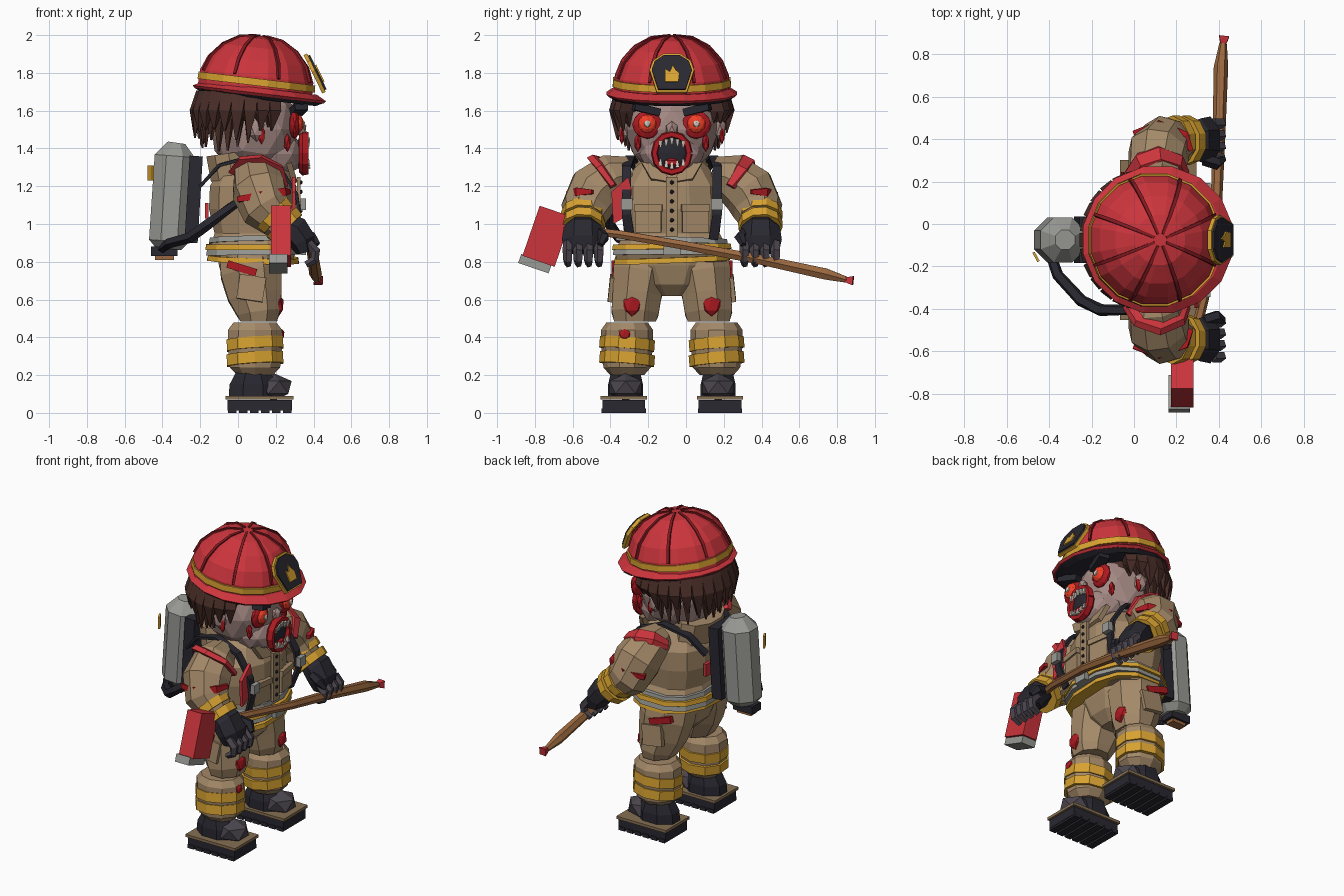
import bpy, bmesh, math, random
from mathutils import Vector, Matrix, Euler

if "Cube" in bpy.data.objects:
    bpy.data.objects.remove(bpy.data.objects["Cube"])
random.seed(4)
CY = -0.075                      # body centre line (the figure faces +x)
PAL = dict(tan=(.37, .25, .14), red=(.6, .035, .045), dred=(.22, .01, .015), yel=(.68, .36, .03), dark=(.022, .021, .03),
           grey=(.32, .32, .30), skin=(.37, .25, .23), hair=(.07, .028, .022), wood=(.33, .14, .05), blood=(.42, .01, .015),
           eye=(.9, .05, .02), bone=(.62, .58, .5), boot=(.07, .06, .075), dtan=(.24, .16, .085))
MATS = {}

def mesh(name, bm, col):
    bmesh.ops.recalc_face_normals(bm, faces=bm.faces)
    me = bpy.data.meshes.new(name)
    bm.to_mesh(me)
    bm.free()
    ob = bpy.data.objects.new(name, me)
    bpy.context.collection.objects.link(ob)
    if col not in MATS:
        MATS[col] = bpy.data.materials.new(col)
        MATS[col].diffuse_color = (*PAL[col], 1)
    me.materials.append(MATS[col])
    return ob

def loft(name, pts, radii, col, sides=8, e=1.0, ref=(1, 0, 0)):
    """Rings across a path; radii are numbers or (ref-axis, other-axis) pairs; e<1 is boxier."""
    bm, rings, P = bmesh.new(), [], [Vector(p) for p in pts]
    for i, p in enumerate(P):
        d = (P[min(i + 1, len(P) - 1)] - P[max(i - 1, 0)]).normalized()
        u = Vector(ref)
        u = (u - d * u.dot(d)).normalized()
        v = d.cross(u)
        r = radii[i] if isinstance(radii[i], tuple) else (radii[i], radii[i])
        ring = []
        for k in range(sides):
            a = math.tau * (k + .5) / sides
            c, s = math.cos(a), math.sin(a)
            ring.append(bm.verts.new(p + u * r[0] * math.copysign(abs(c) ** e, c) + v * r[1] * math.copysign(abs(s) ** e, s)))
        rings.append(ring)
    for a, b in zip(rings, rings[1:]):
        for k in range(sides):
            j = (k + 1) % sides
            bm.faces.new((a[k], a[j], b[j], b[k]))
    bm.faces.new(rings[0])
    bm.faces.new(rings[-1])
    return mesh(name, bm, col)

def stack(name, cx, y, rows, col, sides=8, e=1.0):
    """Upright loft from rows of (z, rx, ry)."""
    return loft(name, [(cx, y, r[0]) for r in rows], [(r[1], r[2]) for r in rows], col, sides, e)

def blob(name, loc, size, col, sub=1, rot=(0, 0, 0)):
    bm = bmesh.new()
    bmesh.ops.create_icosphere(bm, subdivisions=sub, radius=1)
    bm.transform(Matrix.LocRotScale(Vector(loc), Euler(rot), Vector(size)))
    return mesh(name, bm, col)

def box(name, loc, size, col, rot=(0, 0, 0)):
    bm = bmesh.new()
    bmesh.ops.create_cube(bm, size=1)
    bm.transform(Matrix.LocRotScale(Vector(loc), Euler(rot), Vector(size)))
    return mesh(name, bm, col)

def plate(name, outline, loc, thick, col, rot=(0, 0, 0)):
    """Flat outline in (y, z), extruded along x."""
    bm = bmesh.new()
    f = bm.faces.new([bm.verts.new((0, y, z)) for y, z in outline])
    ext = bmesh.ops.extrude_face_region(bm, geom=[f])
    bmesh.ops.translate(bm, vec=(thick, 0, 0), verts=[v for v in ext['geom'] if isinstance(v, bmesh.types.BMVert)])
    bm.transform(Matrix.LocRotScale(Vector(loc), Euler(rot), None))
    return mesh(name, bm, col)

# ---- helmet, tilted forward
def helm(ob):
    ob.location, ob.rotation_euler = (.113, CY, 1.69), (0, math.radians(6.8), 0)
dome = [(.0, .31), (.09, .308), (.17, .275), (.24, .21), (.29, .12), (.305, .03)]
helm(stack('helmet_dome', -.025, 0, [(z, r, r) for z, r in dome], 'red', 16))
helm(stack('helmet_brim', 0, 0, [(-.012, .35, .338), (.002, .362, .352), (.03, .31, .31)], 'red', 16))
helm(stack('helmet_underside', 0, 0, [(-.03, .31, .31), (-.012, .345, .333)], 'dark', 16))
helm(stack('helmet_band', -.022, 0, [(.04, .319, .319), (.078, .317, .317)], 'yel', 16))
for k in range(8):
    a = math.tau * (k + .5) / 8
    helm(loft('helmet_rib', [(-.025 + math.cos(a) * r, math.sin(a) * r, z) for z, r in dome[1:]],
              [.01, .012, .012, .011, .009], 'dred', 4, ref=(.1, .05, 1)))
shield = [(-.08, -.11), (.08, -.11), (.118, .02), (.1, .075), (.045, .115), (-.045, .115), (-.1, .075), (-.118, .02)]
tilt = (0, math.radians(-26), 0)
plate('badge_rim', shield, (.398, CY, 1.79), .02, 'yel', tilt)
plate('badge_face', [(y * .9, z * .9) for y, z in shield], (.408, CY, 1.794), .02, 'dark', tilt)
plate('badge_flame', [(-.035, -.05), (.035, -.05), (.04, .0), (.02, .02), (.005, .05), (-.01, .01), (-.035, .025)],
      (.418, CY, 1.79), .02, 'yel', tilt)

# ---- head and hair
blob('head', (.09, CY, 1.5), (.24, .25, .25), 'skin', 2)
blob('jaw', (.2, CY, 1.37), (.15, .17, .13), 'skin', 2)
blob('nose', (.335, CY, 1.5), (.03, .035, .045), 'skin')
loft('neck', [(.07, CY, 1.2), (.08, CY, 1.36)], [.12, .12], 'skin')
blob('hair_cap', (.03, CY, 1.61), (.25, .27, .13), 'hair', 2)
for layer in range(2):
    for k in range(19):
        a = math.radians(62 + 236 * k / 18)
        c, s = math.cos(a), math.sin(a)
        r, low = .29 - .04 * layer, (1.49 - .06 * layer if c < .2 else 1.53) - random.uniform(-.02, .05)
        loft('hair_lock', [(.06 + c * (r - .03), CY + s * (r - .01), 1.70), (.055 + c * r, CY + s * (r + .02), 1.6),
                           (.045 + c * (r - .01), CY + s * r, low)], [(.03, .05), (.03, .045), .006], 'hair', 4, ref=(c, s, 0))

# ---- face
for s in (-1, 1):
    y = CY + s * .13
    blob('eye_socket', (.3, y, 1.525), (.03, .08, .075), 'blood', 2)
    blob('eye', (.318, y, 1.53), (.03, .05, .05), 'eye', 2)
    blob('pupil', (.345, y, 1.53), (.01, .02, .02), 'bone')
    box('eyebrow', (.32, CY + s * .135, 1.607), (.07, .14, .04), 'dark', (math.radians(s * 14), 0, math.radians(-s * 14)))
    blob('ear', (.1, CY + s * .255, 1.5), (.045, .035, .065), 'skin')
    blob('ear_wound', (.125, CY + s * .265, 1.47), (.02, .015, .05), 'blood')
    blob('cheek_wound', (.262, CY + s * .18, 1.43), (.02, .02, .05), 'blood')
ring = [(.35, CY + .092 * math.cos(k * math.tau / 12), 1.375 + .1 * math.sin(k * math.tau / 12)) for k in range(13)]
loft('lips', ring, [(.028, .02)] * 13, 'blood', 5)
blob('mouth_inside', (.335, CY, 1.375), (.03, .09, .095), 'dark', 2)
blob('tongue', (.36, CY, 1.325), (.02, .045, .025), 'blood')
for k in range(5):
    for s in (-1, 1):
        y = CY + (k - 2) * .03
        z = 1.375 + s * (.083 - .008 * abs(k - 2))
        loft('tooth', [(.372, y, z), (.372, y, z - s * .036)], [.015, .006], 'bone', 4)

# ---- jacket
stack('jacket', .08, CY, [(.80, .21, .30), (.86, .24, .31), (.95, .21, .26), (1.08, .24, .275), (1.2, .235, .27),
                          (1.3, .18, .2), (1.35, .13, .14)], 'tan', 12, .8)
loft('back_collar', [(-.03, CY, 1.24), (-.05, CY, 1.375)], [(.12, .2), (.125, .19)], 'tan', 10)
for z, col, t in ((.815, 'yel', .0), (.85, 'grey', .006), (.88, 'yel', .01), (.915, 'grey', -.01)):
    ob = stack('hem_band', 0, 0, [(-.014, .25 + t, .315 + t), (.014, .245 + t, .31 + t)], col, 12, .8)
    ob.location, ob.rotation_euler = (.08, CY, z), (random.uniform(-.05, .05), random.uniform(-.05, .05), 0)
box('button_placket', (.322, CY, 1.09), (.02, .06, .32), 'tan')
for k in range(6):
    blob('button', (.334, CY, .97 + k * .05), (.01, .012, .012), 'dark')
box('belt_buckle', (.345, CY, .86), (.03, .09, .05), 'grey')
box('back_patch', (-.165, .0, 1.07), (.02, .08, .08), 'red')
plate('chest_tear', [(-.05, -.12), (.02, -.08), (.05, .05), (.03, .13), (-.06, .05)], (.285, CY - .26, 1.12), .02, 'red')
for s in (-1, 1):
    box('chest_pocket', (.308, CY + s * .125, 1.02), (.025, .14, .13), 'tan', (0, 0, s * .15))
    box('pocket_flap', (.316, CY + s * .125, 1.085), (.03, .15, .035), 'tan', (0, 0, s * .15))
    plate('collar', [(0, -.06), (s * .11, -.04), (s * .16, .05), (s * .07, .04)], (.27, CY, 1.27), .03, 'tan', (0, -.3, 0))
    # harness
    loft('shoulder_strap', [(-.2, CY + s * .15, 1.2), (-.1, CY + s * .19, 1.31), (.06, CY + s * .22, 1.355), (.22, CY + s * .24, 1.3),
                            (.31, CY + s * .24, 1.16), (.325, CY + s * .24, 1.05), (.28, CY + s * .22, .92)],
         [(.035, .012)] * 7, 'dark', 4, ref=(.02, 1, 0))
    box('strap_buckle', (.345, CY + s * .238, 1.105), (.03, .06, .06), 'grey')

    # ---- arms
    P = lambda x, d, z: (x, CY + s * d, z)
    loft('sleeve', [P(.09, .22, 1.27), P(.1, .31, 1.25), P(.115, .41, 1.175), P(.15, .455, 1.08), P(.24, .47, .99)],
         [.09, .13, .148, .135, .09], 'tan', 9, ref=(1, 0, .3))
    loft('shoulder_trim', [P(-.02, .30, 1.27), P(.03, .37, 1.33), P(.12, .40, 1.335), P(.21, .37, 1.29), P(.24, .31, 1.2)],
         [(.02, .04), (.025, .05), (.025, .055), (.025, .045), (.02, .03)], 'red', 5, ref=(0, .5, 1))
    loft('sleeve_wound', [P(.0, .5, 1.13), P(.12, .54, 1.15), P(.24, .49, 1.17), P(.27, .42, 1.17)], [.02, .03, .03, .015], 'blood', 4, ref=(0, .1, 1))
    for t in (0, .05):
        loft('cuff_band', [P(.18 + t, .468, 1.06 - t), P(.215 + t, .47, 1.025 - t)], [(.116, .118), (.11, .116)], 'yel', 10)
    blob('cuff_wound', P(.305, .44, 1.045), (.02, .035, .03), 'blood')
    loft('glove', [P(.25, .47, 1.0), P(.30, .47, .97), P(.345, .47, .91), P(.36, .47, .85)],
         [(.07, .08), (.085, .105), (.075, .115), (.05, .1)], 'dark', 7)
    for k in range(4):
        d = .385 + k * .055
        loft('finger', [P(.37, d, .9), P(.41, d, .855), P(.405, d, .81), P(.36, d, .785)], [.027, .028, .025, .018], 'boot', 5, ref=(0, 1, 0))
    loft('thumb', [P(.33, .38, .95), P(.39, .36, .93), P(.42, .38, .89)], [.03, .03, .018], 'dark', 5, ref=(0, 1, 0))

    # ---- legs
    loft('thigh', [P(.06, .15, .82), P(.07, .17, .74), P(.09, .185, .62), P(.11, .195, .53), P(.11, .195, .485)],
         [(.17, .16), (.175, .155), (.155, .14), (.125, .135), (.105, .12)], 'tan', 8)
    box('thigh_pocket', P(.07, .318, .66), (.14, .03, .13), 'tan', (s * .1, .15, 0))
    box('hip_tear', P(.02, .305, .765), (.16, .03, .04), 'blood', (0, .3, 0))
    blob('thigh_wound', P(.215, .21, .57), (.03, .055, .06), 'blood')
    stack('lower_leg', .09, CY + s * .237, [(.2, .1, .09), (.24, .14, .125), (.36, .152, .138), (.44, .15, .137),
                                           (.478, .12, .11)], 'tan', 10)
    for z in (.285, .365):
        ob = stack('leg_band', 0, 0, [(-.03, .157, .146), (.03, .157, .146)], 'yel', 10)
        ob.location, ob.rotation_euler = P(.09, .237, z), (s * .08, -.06, 0)
    stack('boot_ankle', .08, CY + s * .245, [(.08, .14, .1), (.15, .135, .1), (.23, .09, .08)], 'dark', 8)
    blob('boot_toe', P(.19, .245, .135), (.105, .1, .075), 'boot', 1)
    box('sole', P(.115, .255, .04), (.34, .225, .055), 'dark')
    box('sole_welt', P(.115, .255, .08), (.36, .245, .018), 'dtan')
    for k in range(6):
        box('sole_tread', P(-.03 + k * .058, .255, .012), (.045, .235, .024), 'dark')
stack('pelvis', .07, CY, [(.62, .09, .1), (.68, .15, .2), (.78, .18, .29), (.84, .19, .29)], 'tan', 10)
blob('knee_wound', (.232, CY - .25, .415), (.015, .035, .03), 'blood')

# ---- air tank
tank = [(-.37, CY, .87), (-.365, CY, .91), (-.335, CY, 1.36), (-.325, CY, 1.43)]
loft('air_tank', tank, [.075, .115, .115, .05], 'grey', 8)
box('tank_plate', (-.235, CY, 1.13), (.07, .22, .46), 'dark', (0, .06, 0))
box('tank_valve', (-.39, CY, .855), (.14, .09, .05), 'dark')
box('valve_knob', (-.39, CY, .825), (.1, .06, .03), 'wood')
box('tank_tag', (-.462, CY - .08, 1.27), (.012, .05, .08), 'yel', (0, 0, .5))
loft('air_hose', [(-.4, CY - .05, .87), (-.36, -.24, .9), (-.25, -.36, .93), (-.16, -.405, 1.0), (-.04, -.405, 1.09), (.08, -.36, 1.17)],
     [.025, .028, .03, .03, .026, .02], 'dark', 5, ref=(0, 0, 1))

# ---- axe
loft('axe_handle', [(.42, .85, .705), (.41, .74, .735), (.40, .4, .81), (.385, 0, .885), (.33, -.35, .945), (.23, -.74, .99)],
     [.018, .034, .03, .026, .024, .024], 'wood', 6, ref=(0, 0, 1))
loft('axe_pommel', [(.42, .84, .705), (.425, .885, .70)], [.016, .034], 'red', 4, ref=(0, 0, 1))
tip = (math.radians(-19), 0, 0)
box('axe_head', (.228, -.735, .935), (.105, .18, .28), 'red', tip)
box('axe_edge', (.213, -.80, .79), (.1, .17, .05), 'grey', tip)

for m in bpy.data.materials:
    if m.users and not m.is_grease_pencil:
        m.use_nodes = True
        m.node_tree.nodes["Principled BSDF"].inputs["Base Color"].default_value = m.diffuse_color
